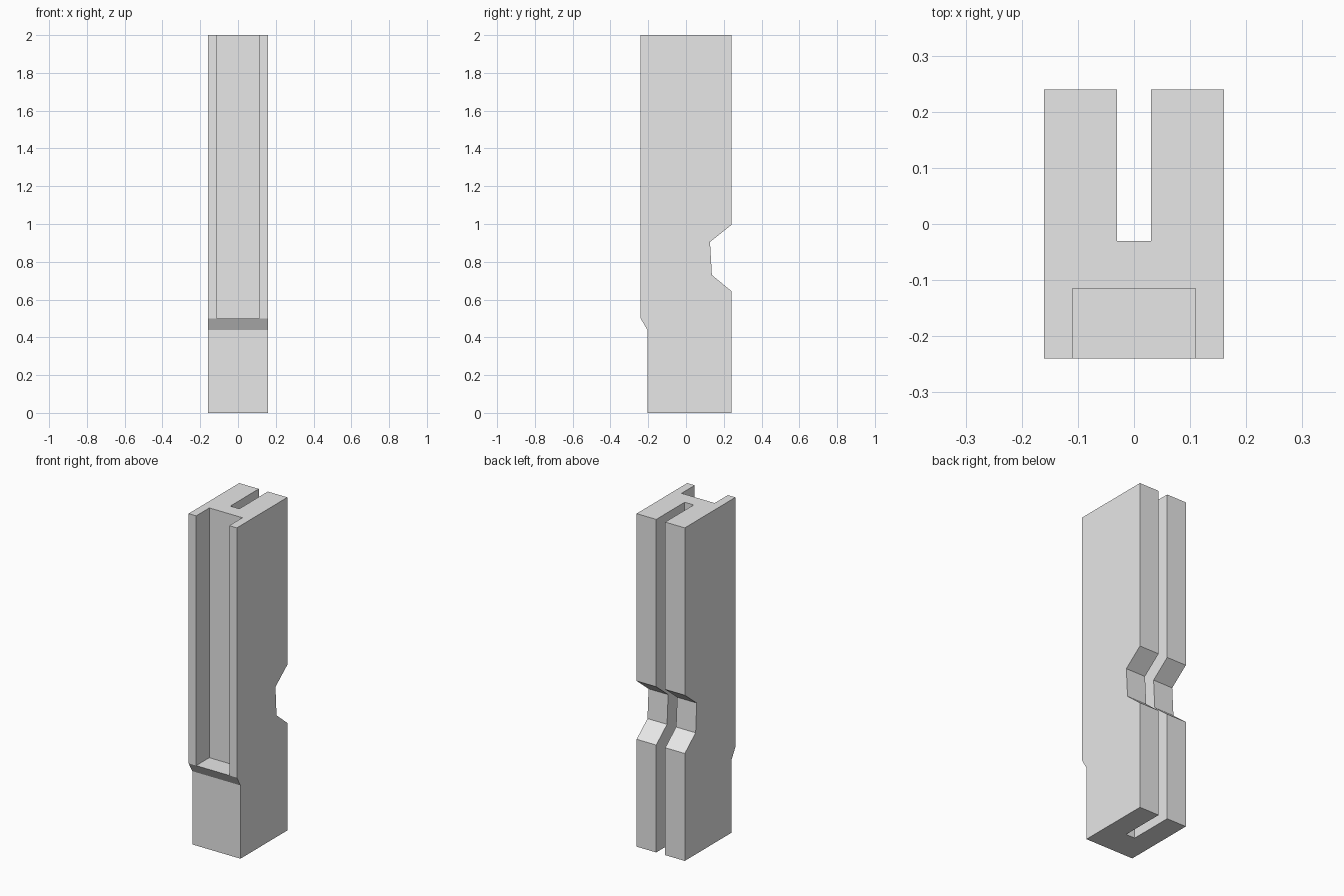
import bpy
import bmesh

default = bpy.data.objects.get("Cube")
if default:
    bpy.data.objects.remove(default, do_unlink=True)

grey = bpy.data.materials.new("light_grey")
grey.use_nodes = True
grey.diffuse_color = (0.8, 0.8, 0.8, 1)
grey.node_tree.nodes["Principled BSDF"].inputs["Base Color"].default_value = (0.8, 0.8, 0.8, 1)


def extrude_profile(name, points, half_width):
    """Extrude a closed (y, z) side profile symmetrically across x."""
    bm = bmesh.new()
    face = bm.faces.new([bm.verts.new((-half_width, y, z)) for y, z in points])
    extruded = bmesh.ops.extrude_face_region(bm, geom=[face])
    verts = [v for v in extruded["geom"] if isinstance(v, bmesh.types.BMVert)]
    bmesh.ops.translate(bm, verts=verts, vec=(2 * half_width, 0, 0))
    bmesh.ops.recalc_face_normals(bm, faces=bm.faces)
    mesh = bpy.data.meshes.new(name)
    bm.to_mesh(mesh)
    bm.free()
    mesh.materials.append(grey)
    obj = bpy.data.objects.new(name, mesh)
    bpy.context.collection.objects.link(obj)
    return obj


def rectangle(y0, y1, z0, z1):
    return [(y0, z0), (y1, z0), (y1, z1), (y0, z1)]


# Post body: stepped front foot and a notch across the back
body = extrude_profile("post_body", [
    (-0.205, 0), (0.24, 0), (0.24, 0.645), (0.137, 0.73), (0.127, 0.905),
    (0.24, 0.995), (0.24, 2), (-0.24, 2), (-0.24, 0.5), (-0.205, 0.44)], 0.16)

# Wide front channel above the foot, narrow full-height slot in the back
cutters = [
    extrude_profile("front_channel_cutter", rectangle(-0.4, -0.115, 0.5, 2.2), 0.11),
    extrude_profile("back_slot_cutter", rectangle(-0.03, 0.4, -0.2, 2.2), 0.03),
]
for cutter in cutters:
    cut = body.modifiers.new(cutter.name, "BOOLEAN")
    cut.operation = "DIFFERENCE"
    cut.solver = "EXACT"
    cut.object = cutter

# Bake the cuts and discard the cutters
bpy.context.view_layer.update()
evaluated = body.evaluated_get(bpy.context.evaluated_depsgraph_get())
finished = bpy.data.meshes.new_from_object(evaluated)
body.modifiers.clear()
body.data = finished
for cutter in cutters:
    bpy.data.objects.remove(cutter, do_unlink=True)
